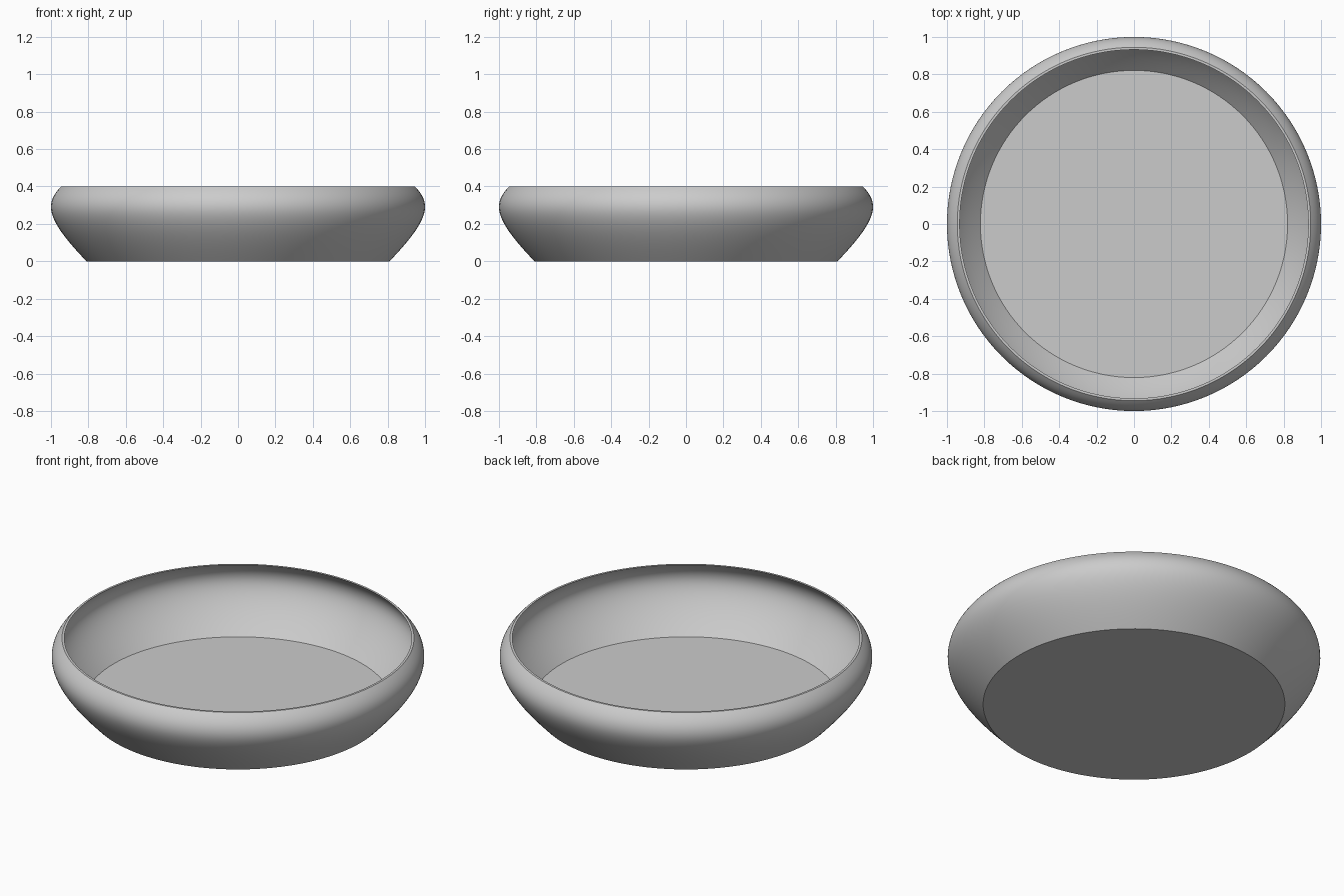
import bpy, bmesh, math
from mathutils import Vector
from mathutils.geometry import interpolate_bezier

SEGMENTS = 128
WALL = 0.009
FLOOR_Z = 0.025

cube = bpy.data.objects.get("Cube")
if cube:
    bpy.data.objects.remove(cube, do_unlink=True)

# Plain grey material
grey = bpy.data.materials.new("plain_grey")
grey.use_nodes = True
colour = (0.6, 0.6, 0.6, 1)
grey.diffuse_color = colour
grey.node_tree.nodes["Principled BSDF"].inputs["Base Color"].default_value = colour


def curve(points, steps):
    return interpolate_bezier(*[Vector((x, 0, z)) for x, z in points], steps)


def at_height(a, b, z):
    return a.lerp(b, (z - a.z) / (b.z - a.z))


# Outer wall profile: flared foot, full belly, inturned rim
outer = curve([(0.81, 0), (0.91, 0.105), (1, 0.21), (1, 0.29)], 20)
outer += curve([(1, 0.29), (1, 0.335), (0.978, 0.368), (0.945, 0.4)], 14)[1:]

# Inner wall profile: outer wall offset inwards, trimmed at floor and rim
offset = []
for i, p in enumerate(outer):
    t = (outer[min(i + 1, len(outer) - 1)] - outer[max(i - 1, 0)]).normalized()
    offset.append(p + Vector((-t.z, 0, t.x)) * WALL)
inner = [p for p in offset if FLOOR_Z + 0.003 < p.z < 0.397]
first, last = offset.index(inner[0]), offset.index(inner[-1])
inner.insert(0, at_height(offset[first - 1], offset[first], FLOOR_Z))
inner.append(at_height(offset[last - 1], offset[last], 0.4))

# Revolve the closed section and cap the base and the floor
bm = bmesh.new()
rings = []
for p in outer + inner[::-1]:
    angles = [math.tau * k / SEGMENTS for k in range(SEGMENTS)]
    rings.append([bm.verts.new((p.x * math.cos(a), p.x * math.sin(a), p.z)) for a in angles])
for low, high in zip(rings, rings[1:]):
    for k in range(SEGMENTS):
        n = (k + 1) % SEGMENTS
        bm.faces.new((low[k], low[n], high[n], high[k]))
bm.faces.new(rings[0][::-1])
bm.faces.new(rings[-1])
bmesh.ops.recalc_face_normals(bm, faces=bm.faces)

mesh = bpy.data.meshes.new("bowl")
bm.to_mesh(mesh)
bm.free()
mesh.materials.append(grey)
bowl = bpy.data.objects.new("bowl", mesh)
bpy.context.collection.objects.link(bowl)

# Smooth walls with crisp foot, floor and rim edges
bpy.ops.object.select_all(action="DESELECT")
bowl.select_set(True)
bpy.context.view_layer.objects.active = bowl
bpy.ops.object.shade_smooth_by_angle(angle=math.radians(30))
